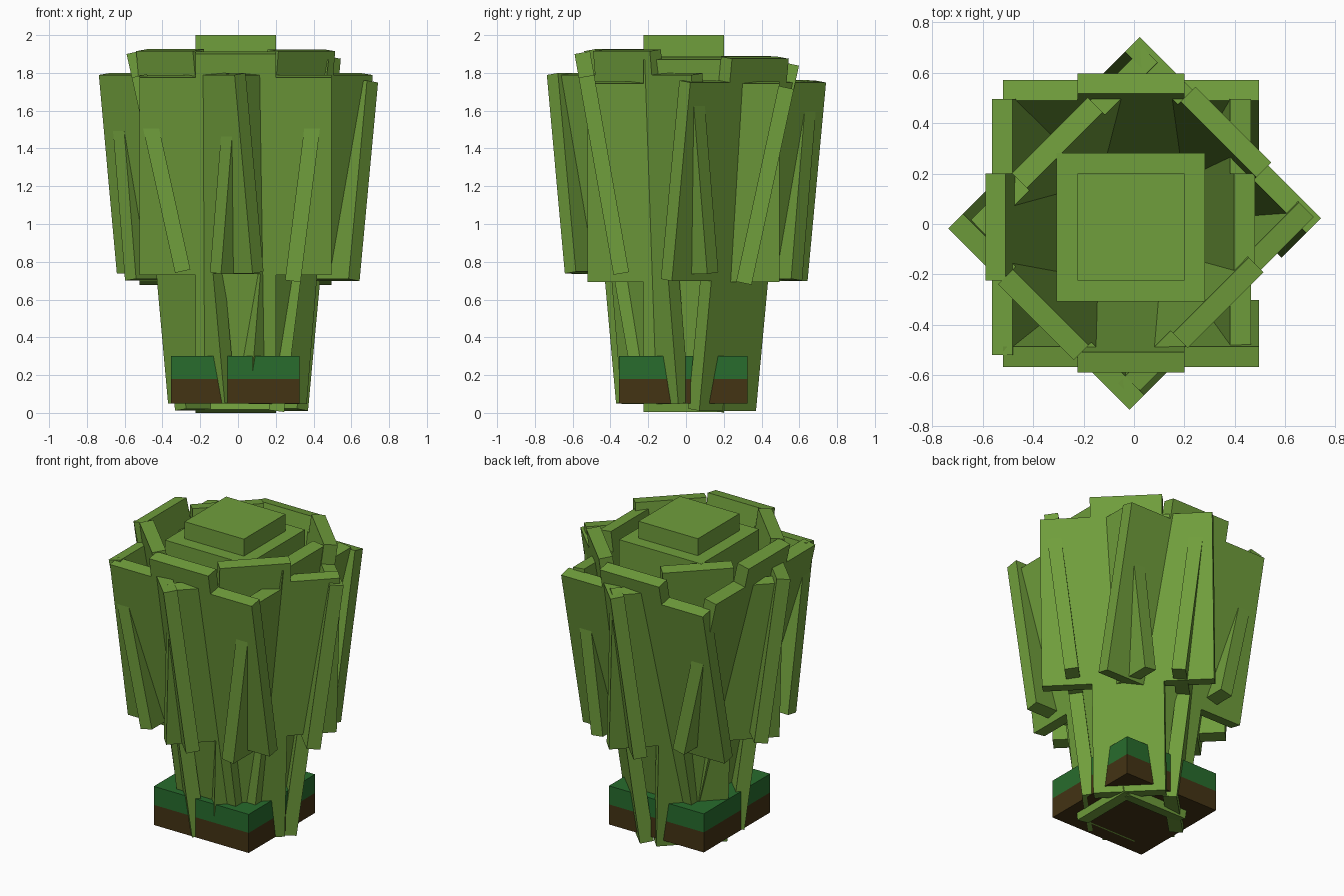
import bpy, bmesh, math
from mathutils import Vector

if "Cube" in bpy.data.objects:
    bpy.data.objects.remove(bpy.data.objects["Cube"])


def material(name, rgb):
    m = bpy.data.materials.new(name)
    m.diffuse_color = (*rgb, 1)
    m.use_nodes = True
    m.node_tree.nodes["Principled BSDF"].inputs["Base Color"].default_value = m.diffuse_color
    return m


LEAF = material("leaf green", (0.162, 0.342, 0.045))
GRASS = material("dark green", (0.021, 0.150, 0.026))
SOIL = material("soil brown", (0.056, 0.033, 0.007))


def add_object(name, bm, mat):
    bmesh.ops.recalc_face_normals(bm, faces=bm.faces)
    mesh = bpy.data.meshes.new(name)
    bm.to_mesh(mesh)
    bm.free()
    mesh.materials.append(mat)
    obj = bpy.data.objects.new(name, mesh)
    bpy.context.collection.objects.link(obj)
    return obj


def block(name, lo, hi, z0, z1, mat):
    """Square block spanning lo..hi in both x and y."""
    bm = bmesh.new()
    bmesh.ops.create_cube(bm, size=1)
    for v in bm.verts:
        v.co = ((lo + hi) / 2 + v.co.x * (hi - lo),
                (lo + hi) / 2 + v.co.y * (hi - lo),
                (z0 + z1) / 2 + v.co.z * (z1 - z0))
    add_object(name, bm, mat)


# Leaf outline: narrow stalk and tip with a wide blade between (u, distance below tip)
N, W, THICK = 0.2125, 0.508, 0.083
HALF = [(N, 0), (N, 0.127), (W, 0.127), (W, 1.187), (N, 1.187), (N, 1.88)]
OUTLINE = HALF + [(-u, s) for u, s in reversed(HALF)]


def leaf(name, angle, dist, top, tilt, shift):
    """Slab leaf facing 'angle', leaning outward; dist/top locate its outer tip edge."""
    a, t = math.radians(angle), math.radians(tilt)
    z = Vector((0, 0, 1))
    n = Vector((math.cos(a), math.sin(a), 0))
    u = z.cross(n)
    up = n * math.sin(t) + z * math.cos(t)
    out = n * math.cos(t) - z * math.sin(t)
    tip = n * dist + z * top + u * shift
    bm = bmesh.new()
    face = bm.faces.new([bm.verts.new(tip + u * x - up * s) for x, s in OUTLINE])
    ext = bmesh.ops.extrude_face_region(bm, geom=[face], use_keep_orig=True)
    for v in ext["geom"]:
        if isinstance(v, bmesh.types.BMVert):
            v.co -= out * THICK
    add_object(name, bm, LEAF)


# Ring of eight leaves
leaf("front_leaf", -90, 0.59, 1.90, 10, -0.0125)
leaf("left_leaf", 180, 0.59, 1.90, 12.5, 0.0125)
leaf("back_leaf", 90, 0.598, 1.838, 12.2, 0.0125)
leaf("right_leaf", 0, 0.48, 1.87, 7.2, -0.0125)
leaf("front_left_leaf", -135, 0.55, 1.915, 7.3, 0)
leaf("back_right_leaf", 45, 0.557, 1.875, 7.5, 0)
leaf("front_right_leaf", -45, 0.499, 1.915, 6.5, 0.016)
leaf("back_left_leaf", 135, 0.484, 1.88, 6.5, -0.012)

# Stepped heart of the plant
block("heart_wide", -0.308, 0.282, 0.84, 1.89, LEAF)
block("heart_narrow", -0.225, 0.2, 0.12, 2.0, LEAF)

# Planting base: soil with a grass layer
block("soil_base", -0.355, 0.325, 0.05, 0.18, SOIL)
block("grass_layer", -0.355, 0.325, 0.18, 0.30, GRASS)
